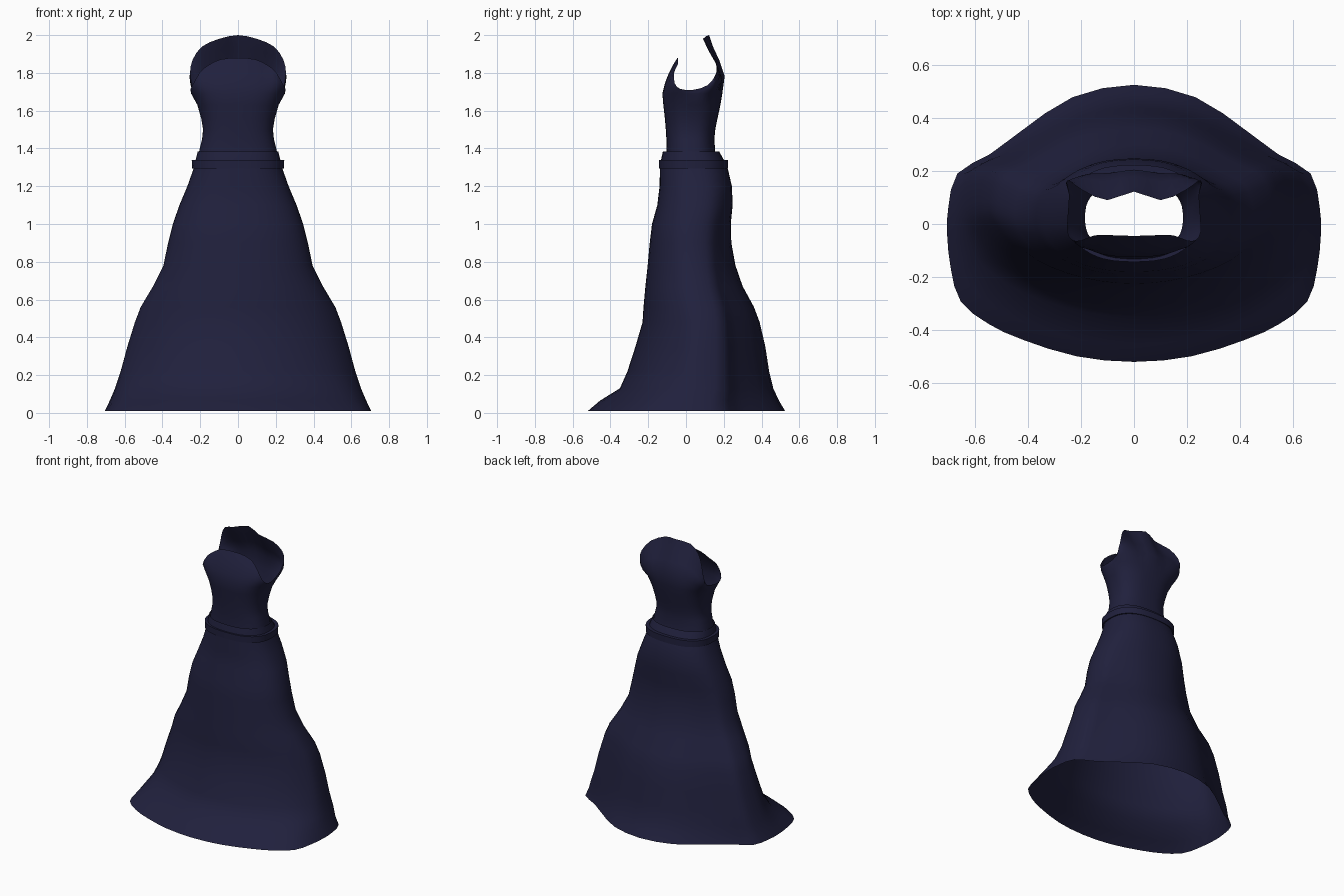
import bpy, math
from mathutils import Vector

if "Cube" in bpy.data.objects:
    bpy.data.objects.remove(bpy.data.objects["Cube"])

navy = bpy.data.materials.new("dark navy cloth")
navy.diffuse_color = (0.0145, 0.0145, 0.046, 1)
navy.use_nodes = True
navy.node_tree.nodes["Principled BSDF"].inputs["Base Color"].default_value = navy.diffuse_color

N = 12  # steps from centre front to centre back


def refine(ring):
    """Double the points of a closed ring along a smooth curve."""
    p, out = [Vector(v) for v in ring], []
    for i in range(len(p)):
        a, b, c, d = p[i - 1], p[i], p[(i + 1) % len(p)], p[(i + 2) % len(p)]
        out += [b, (b + c) * .5625 - (a + d) * .0625]
    return out


def build(name, rows, loop=False):
    """Loft half rows (front to back) mirrored in x into one open surface."""
    rings = [refine(r + [(-x, y, z) for x, y, z in r[-2:0:-1]]) for r in rows]
    n, m = len(rings[0]), len(rings)
    verts = [v for r in rings for v in r]
    faces = []
    for j in range(m if loop else m - 1):
        a, b = j * n, (j + 1) % m * n
        for i in range(n):
            k = (i + 1) % n
            faces.append((a + i, a + k, b + k, b + i))
    me = bpy.data.meshes.new(name)
    me.from_pydata(verts, [], faces)
    me.materials.append(navy)
    ob = bpy.data.objects.new(name, me)
    bpy.context.collection.objects.link(ob)
    bpy.context.view_layer.objects.active = ob
    ob.select_set(True)
    bpy.ops.object.shade_smooth_by_angle(angle=math.radians(50))
    ob.select_set(False)


def oval(power):
    """Half of a unit superellipse, front to back."""
    pts = []
    for i in range(N + 1):
        t = math.pi * i / N
        s, c = max(math.sin(t), 0), -math.cos(t)
        if i in (0, N):
            s = 0
        pts.append((s ** (2 / power), math.copysign(abs(c) ** (2 / power), c)))
    return pts


def row(shape, z, half, front, back):
    mid, dep = (front + back) / 2, (back - front) / 2
    return [(x * half, mid + y * dep, z) for x, y in shape]


def mix(a, b, t):
    t = min(1, max(0, t))
    return [tuple(p + (q - p) * t for p, q in zip(u, v)) for u, v in zip(a, b)]


# Skirt: boxy front and bell-shaped back at the hem, rounder front above it,
# oval at the waist
hem = [(0, -1), (.31, -.96), (.6, -.84), (.78, -.73), (.93, -.57), (.98, -.34),
       (1, -.08), (.993, .12), (.945, .36), (.77, .5), (.6, .67), (.33, .91), (0, 1)]
knee = oval(1.9)[:6] + hem[6:]
waist = oval(2.4)


def skirt_shape(z):
    low = mix(hem, knee, z / .2)
    return mix(low, waist, (z - .45) / .75)


skirt = [  # z, half width, front, back
    (.01, .705, -.52, .525), (.065, .678, -.455, .492), (.13, .65, -.35, .462),
    (.22, .62, -.31, .44), (.35, .585, -.268, .42), (.48, .545, -.23, .39),
    (.56, .515, -.225, .36), (.67, .45, -.215, .30), (.78, .395, -.203, .262),
    (.9, .37, -.192, .24), (1.0, .345, -.18, .237), (1.1, .31, -.152, .247),
    (1.2, .268, -.14, .243), (1.29, .236, -.138, .222), (1.34, .224, -.132, .2),
    (1.385, .213, -.122, .175)]
build("skirt", [row(skirt_shape(r[0]), *r) for r in skirt])

# Belt: thin rectangular band
belt = [(1.295, .243, -.143, .223), (1.34, .245, -.143, .223),
        (1.34, .224, -.128, .2), (1.295, .232, -.132, .212)]
build("belt", [row(oval(2.5), *r) for r in belt], loop=True)

# Bodice: fitted tube, then each column rises to the neckline edge
bodice = [(1.32, .212, -.108, .165), (1.38, .207, -.102, .155), (1.45, .19, -.104, .15),
          (1.5, .185, -.107, .155), (1.56, .195, -.112, .167), (1.63, .215, -.12, .182),
          (1.69, .248, -.125, .192)]
rows = [row(oval(2.5), *r) for r in bodice]
edge = [(0, -.045, 1.88), (.09, -.042, 1.872), (.15, -.043, 1.845), (.2, -.062, 1.805),
        (.235, -.06, 1.745), (.252, -.03, 1.715), (.25, .035, 1.71), (.245, .115, 1.735),
        (.254, .16, 1.8), (.24, .16, 1.87), (.19, .125, 1.94), (.1, .09, 1.98),
        (0, .122, 2.0)]
bulge = [.012, .012, .012, .01, .004, 0, 0, 0, .008, .02, .03, .034, .034]
for t in (.3, .55, .8, 1):
    r = mix(rows[6], edge, t)
    w_front, w_back = 4 * t * (1 - t), 6.75 * t * (1 - t) ** 2
    rows.append([(x * (1 + .06 * w_front * (b > .005)),
                  y + b * (-w_front if i < 6 else w_back), z)
                 for i, ((x, y, z), b) in enumerate(zip(r, bulge))])
build("bodice", rows)
